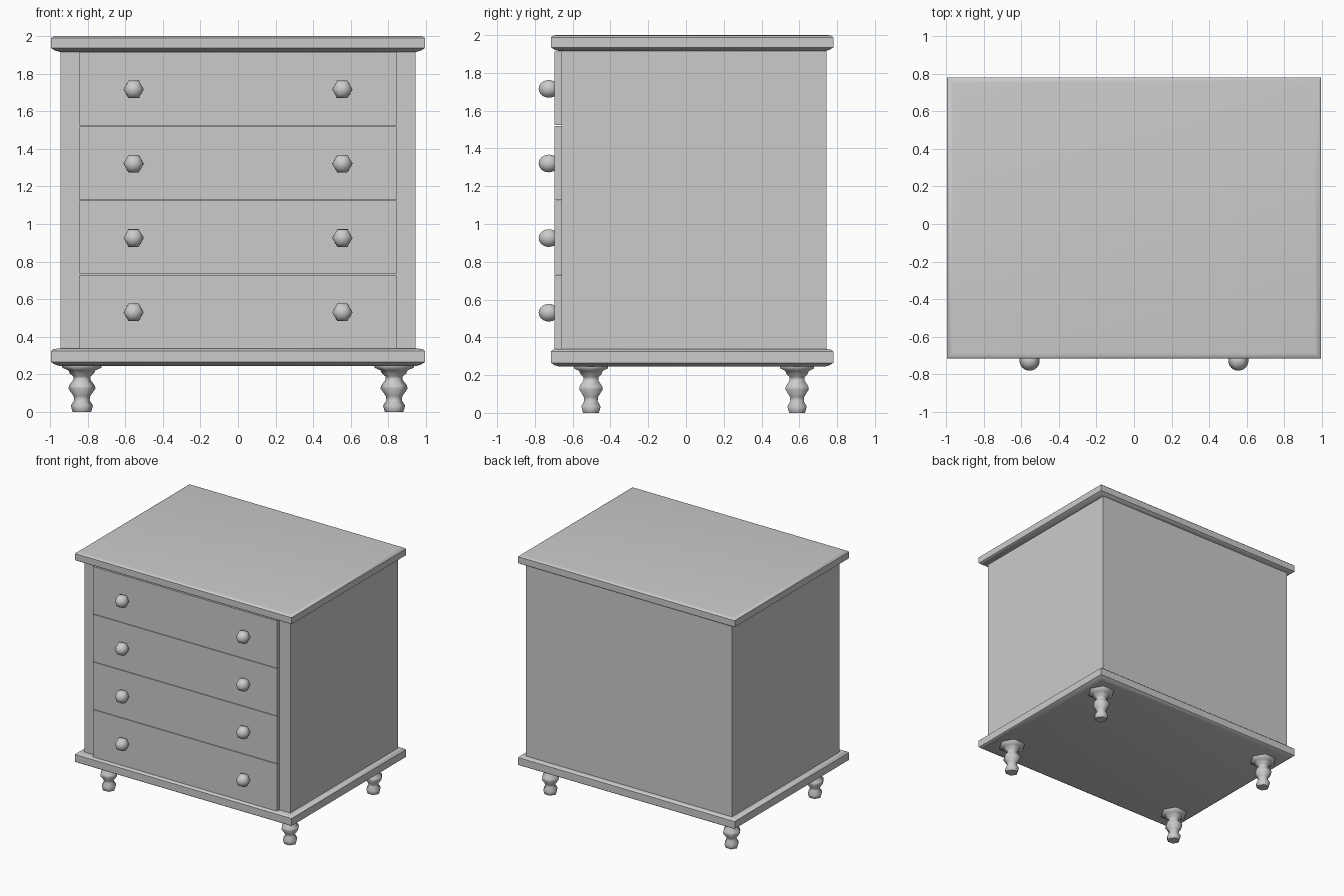
import bpy, bmesh, math

if "Cube" in bpy.data.objects:
    bpy.data.objects.remove(bpy.data.objects["Cube"])


def finish(name, bm, angle=None):
    bmesh.ops.recalc_face_normals(bm, faces=bm.faces[:])
    mesh = bpy.data.meshes.new(name)
    bm.to_mesh(mesh)
    bm.free()
    ob = bpy.data.objects.new(name, mesh)
    bpy.context.collection.objects.link(ob)
    bpy.ops.object.select_all(action='DESELECT')
    ob.select_set(True)
    bpy.context.view_layer.objects.active = ob
    if angle is None:
        bpy.ops.object.shade_smooth()
    else:
        bpy.ops.object.shade_smooth_by_angle(angle=math.radians(angle))
    return ob


def loft(name, rings, angle=None):
    """Skin a stack of vertex loops and cap both ends."""
    bm = bmesh.new()
    loops = [[bm.verts.new(p) for p in ring] for ring in rings]
    n = len(loops[0])
    for a, b in zip(loops, loops[1:]):
        for i in range(n):
            j = (i + 1) % n
            bm.faces.new((a[i], a[j], b[j], b[i]))
    bm.faces.new(loops[0])
    bm.faces.new(loops[-1])
    return finish(name, bm, angle)


def rect(x, y0, y1, z, inset=0):
    x, y0, y1 = x - inset, y0 + inset, y1 - inset
    return [(-x, y0, z), (x, y0, z), (x, y1, z), (-x, y1, z)]


def slab(name, z0, z1):
    # square corners in plan, eased along the lower and upper edges
    profile = [(z0, 0.045), (z0 + 0.007, 0.02), (z0 + 0.02, 0),
               (z1 - 0.012, 0), (z1 - 0.003, 0.01), (z1, 0.03)]
    return loft(name, [rect(0.993, -0.715, 0.78, z, i) for z, i in profile], 40)


# Top and base boards
slab("top_board", 1.915, 2.0)
slab("base_board", 0.245, 0.337)

# Cabinet carcass
loft("carcass", [rect(0.943, -0.66, 0.745, z) for z in (0.33, 1.92)], 40)

# Drawers with a pair of six-sided round knobs each
PITCH = 0.395
for k in range(4):
    z = 0.337 + k * PITCH
    loft(f"drawer_front_{k + 1}",
         [rect(0.843, -0.695, -0.65, h) for h in (z + 0.001, z + PITCH - 0.003)], 40)
    for side, sx in (("left", -1), ("right", 1)):
        bm = bmesh.new()
        bmesh.ops.create_uvsphere(bm, u_segments=6, v_segments=12, radius=0.054)
        for v in bm.verts:
            x, y, h = v.co
            v.co = (y + sx * 0.555, -0.726 + h, x + z + PITCH / 2 - 0.004)
        finish(f"knob_{side}_{k + 1}", bm)

# Turned feet
FOOT = [(0.048, 0.0), (0.052, 0.01), (0.059, 0.034), (0.041, 0.062),
        (0.044, 0.085), (0.072, 0.125), (0.068, 0.142), (0.045, 0.172),
        (0.046, 0.19), (0.064, 0.205), (0.072, 0.222), (0.105, 0.236), (0.105, 0.248)]
for sx, side in ((-1, "left"), (1, "right")):
    for y, end in ((-0.503, "front"), (0.588, "back")):
        loft(f"foot_{end}_{side}",
             [[(sx * 0.83 + r * math.cos(math.tau * i / 6),
                y + r * math.sin(math.tau * i / 6), z) for i in range(6)]
              for r, z in FOOT], 65)
